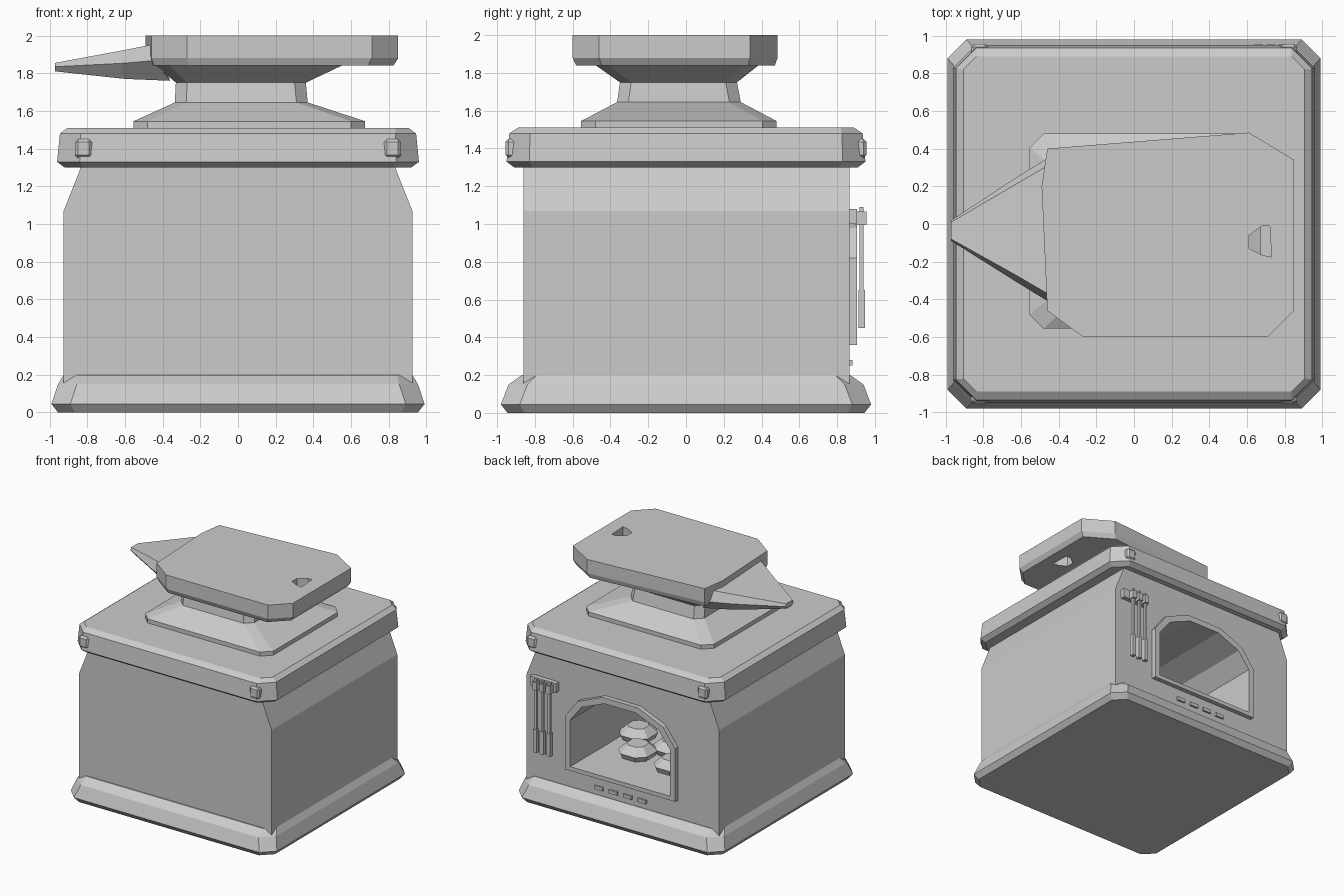
import bpy, bmesh
from mathutils import Matrix

cube = bpy.data.objects.get("Cube")
if cube:
    bpy.data.objects.remove(cube, do_unlink=True)

grey = bpy.data.materials.new("stone_grey")
grey.use_nodes = True
COLOUR = (0.6, 0.6, 0.6, 1)
grey.diffuse_color = COLOUR
grey.node_tree.nodes["Principled BSDF"].inputs["Base Color"].default_value = COLOUR


def finish(name, bm):
    bmesh.ops.recalc_face_normals(bm, faces=bm.faces)
    mesh = bpy.data.meshes.new(name)
    bm.to_mesh(mesh)
    bm.free()
    mesh.materials.append(grey)
    obj = bpy.data.objects.new(name, mesh)
    bpy.context.collection.objects.link(obj)
    return obj


def loft(name, rings):
    """Skin a stack of equal-length rings and cap both ends."""
    bm = bmesh.new()
    rows = [[bm.verts.new(p) for p in ring] for ring in rings]
    for a, b in zip(rows, rows[1:]):
        for i in range(len(a)):
            j = (i + 1) % len(a)
            bm.faces.new((a[i], a[j], b[j], b[i]))
    bm.faces.new(rows[0])
    bm.faces.new(rows[-1])
    return finish(name, bm)


def octagon(x0, x1, y0, y1, c, z):
    """Rectangle with clipped corners at height z."""
    return [(x0 + c, y0, z), (x1 - c, y0, z), (x1, y0 + c, z), (x1, y1 - c, z),
            (x1 - c, y1, z), (x0 + c, y1, z), (x0, y1 - c, z), (x0, y0 + c, z)]


def prism_y(name, outline, y0, y1):
    return loft(name, [[(x, y, z) for x, z in outline] for y in (y0, y1)])


def box(name, centre, size, bevel=0.0):
    bm = bmesh.new()
    bmesh.ops.create_cube(bm, size=1, matrix=Matrix.Translation(centre) @ Matrix.Diagonal((*size, 1)))
    if bevel:
        bmesh.ops.bevel(bm, geom=bm.edges[:], offset=bevel, segments=1, affect='EDGES')
    return finish(name, bm)


def cut(targets, cutter):
    cutter.hide_render = True
    for obj in targets:
        mod = obj.modifiers.new("cut", 'BOOLEAN')
        mod.operation = 'DIFFERENCE'
        mod.solver = 'EXACT'
        mod.object = cutter
        bpy.context.view_layer.objects.active = obj
        bpy.ops.object.modifier_apply(modifier=mod.name)
    bpy.data.objects.remove(cutter, do_unlink=True)


def mirrored(half):
    return half + [(-x, z) for x, z in reversed(half)]


# Plinth and top slab with clipped corners
loft("plinth", [octagon(-x, x, -y, y, c, z) for x, y, c, z in (
    (0.955, 0.945, 0.09, 0), (0.99, 0.98, 0.1, 0.045),
    (0.955, 0.94, 0.1, 0.15), (0.925, 0.87, 0.08, 0.2))])
loft("top_slab", [octagon(-x, x, -y, y, c, z) for x, y, c, z in (
    (0.92, 0.91, 0.1, 1.3), (0.96, 0.95, 0.12, 1.33),
    (0.945, 0.935, 0.11, 1.48), (0.905, 0.89, 0.07, 1.51))])
for sx in (-1, 1):
    for sy in (-1, 1):
        box("corner_stud", (sx * 0.82, sy * 0.925, 1.4), (0.09, 0.06, 0.1), 0.015)

# Forge body and hearth opening
body = prism_y("forge_body", mirrored([(0.925, 0.1), (0.925, 1.07), (0.83, 1.31)]), -0.86, 0.865)
surround = prism_y("hearth_surround", mirrored(
    [(0.53, 0.36), (0.53, 0.82), (0.41, 0.98), (0.17, 1.08)]), 0.84, 0.905)
opening = prism_y("hearth_cutter", mirrored(
    [(0.48, 0.395), (0.48, 0.8), (0.37, 0.94), (0.15, 1.03)]), -0.4, 1.2)
cut((body, surround), opening)

# Coals on the hearth floor
for x, y, r in ((0.36, 0.14, 0.14), (0.17, 0.42, 0.14), (-0.02, 0.2, 0.15),
                (-0.2, 0.48, 0.13), (-0.28, 0.05, 0.14)):
    loft("coal", [octagon(x - s * r, x + s * r, y - s * r, y + s * r, s * r * 0.5, z)
                  for s, z in ((0.85, 0.39), (1, 0.44), (0.55, 0.5))])

# Vents below the hearth
for i in range(4):
    box("vent", (0.225 - i * 0.138, 0.865, 0.265), (0.08, 0.035, 0.03))

# Tool rack with three hanging tools
box("rack_board", (0.74, 0.88, 1.04), (0.25, 0.05, 0.08))
for x in (0.79, 0.725, 0.66):
    box("rack_hook", (x, 0.925, 1.03), (0.04, 0.06, 0.07))
    box("tool_shaft", (x, 0.93, 0.77), (0.022, 0.022, 0.64))
    box("tool_end", (x, 0.93, 0.55), (0.036, 0.036, 0.2))

# Anvil foot, waist and flare
loft("anvil_foot", [octagon(*r) for r in (
    (-0.555, 0.675, -0.555, 0.48, 0.075, 1.5), (-0.555, 0.675, -0.555, 0.48, 0.075, 1.545),
    (-0.335, 0.37, -0.365, 0.29, 0.06, 1.645), (-0.33, 0.36, -0.35, 0.27, 0.06, 1.75),
    (-0.44, 0.56, -0.485, 0.39, 0.07, 1.845))])

# Anvil face block with its square hole
face = [(-0.46, 0.40), (0.61, 0.485), (0.85, 0.34), (0.85, -0.46),
        (0.71, -0.6), (-0.27, -0.6), (-0.46, -0.46), (-0.49, 0.2)]
block = loft("anvil_face", [[(x * s, y * s, z) for x, y in face]
                            for s, z in ((0.97, 1.84), (1, 1.88), (1, 2.0))])
hole = [(0.61, -0.13), (0.61, -0.06), (0.68, -0.01), (0.72, -0.01), (0.73, -0.175), (0.68, -0.165)]
cut((block,), loft("hole_cutter", [[(x, y, z) for x, y in hole] for z in (1.7, 2.2)]))


# Tapered horn
def horn_ring(x_top, x_bottom, y0, y1, z0, z1, c):
    zm = z0 + 0.55 * (z1 - z0)
    return [(x_bottom, y0 + c, z0), (x_bottom, y1 - c, z0), (x_top, y1, zm),
            (x_top, y1 - c / 2, z1), (x_top, y0 + c / 2, z1), (x_top, y0, zm)]


loft("anvil_horn", [horn_ring(-0.97, -0.97, -0.09, 0.02, 1.81, 1.855, 0.02),
                    horn_ring(-0.62, -0.6, -0.31, 0.25, 1.77, 1.92, 0.07),
                    horn_ring(-0.44, -0.36, -0.42, 0.36, 1.76, 1.955, 0.08)])
